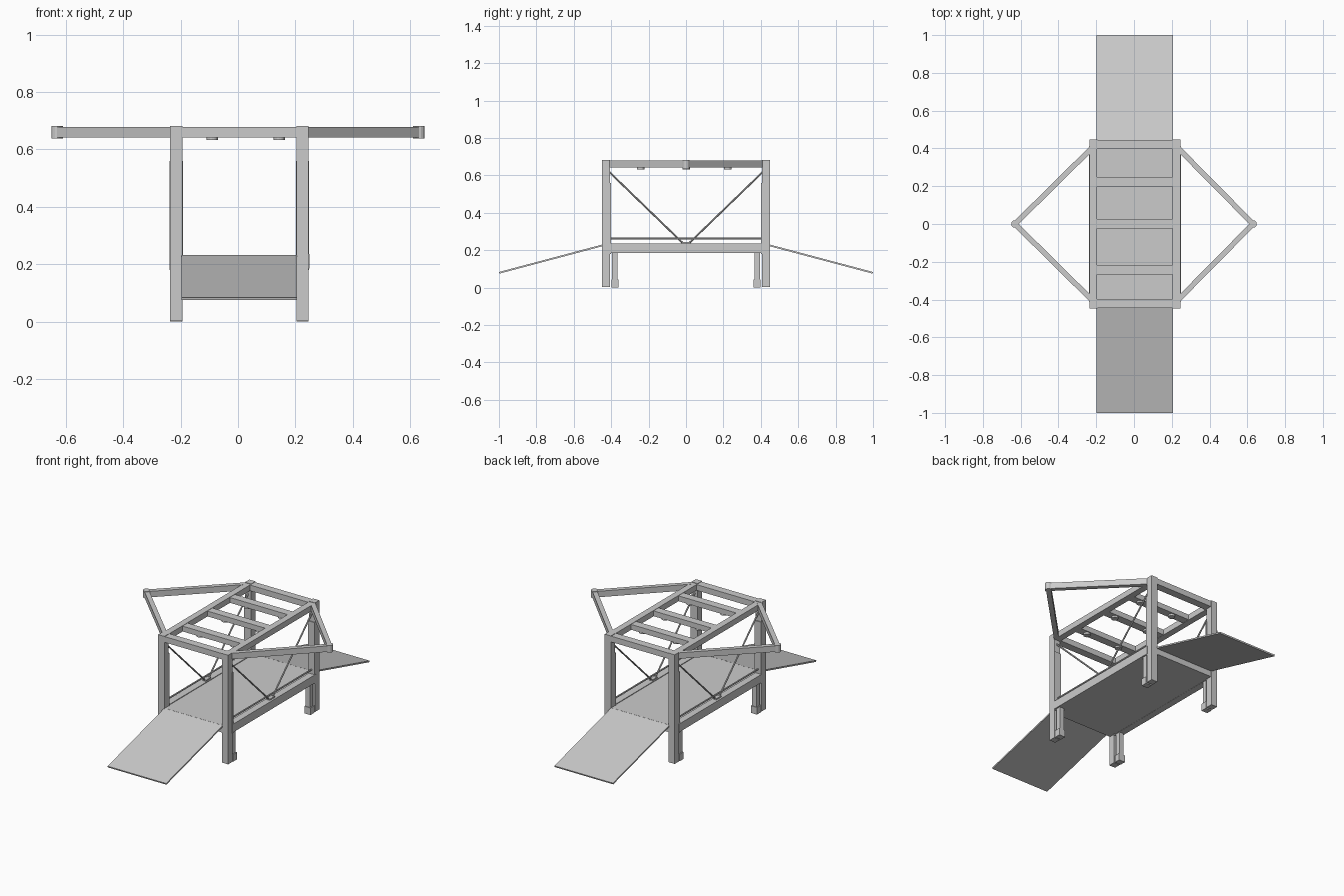
import bpy, math
from mathutils import Vector

if "Cube" in bpy.data.objects:
    bpy.data.objects.remove(bpy.data.objects["Cube"])

CX = 0.005          # frame sits slightly right of the outrigger centre
SX = 0.22           # half spacing of side frames
SIDES = ((-1, "left"), (1, "right"))
ENDS = ((-1, "front"), (1, "back"))


def box(name, x0, x1, y0, y1, z0, z1):
    """Axis-aligned box from its limits."""
    bpy.ops.mesh.primitive_cube_add(size=1, location=((x0 + x1) / 2, (y0 + y1) / 2, (z0 + z1) / 2))
    o = bpy.context.object
    o.name = name
    o.scale = (x1 - x0, y1 - y0, z1 - z0)
    bpy.ops.object.transform_apply(location=False, rotation=False, scale=True)
    return o


def beam(name, a, b, width, height):
    """Rectangular bar between two points, width horizontal."""
    a, b = Vector(a), Vector(b)
    d = b - a
    bpy.ops.mesh.primitive_cube_add(size=1, location=(a + b) / 2)
    o = bpy.context.object
    o.name = name
    o.scale = (width, d.length, height)
    o.rotation_euler = d.to_track_quat('Y', 'Z').to_euler()
    return o


def rod(name, a, b, r, sides=8):
    """Thin round bar between two points."""
    a, b = Vector(a), Vector(b)
    d = b - a
    bpy.ops.mesh.primitive_cylinder_add(vertices=sides, radius=r, depth=d.length, location=(a + b) / 2)
    o = bpy.context.object
    o.name = name
    o.rotation_euler = d.to_track_quat('Z', 'Y').to_euler()
    return o


# Deck between the side beams
box("deck", CX - 0.204, CX + 0.204, -0.443, 0.443, 0.186, 0.232)

for s, side in SIDES:
    x = CX + s * SX
    # Long side beams, top and bottom
    box(f"{side}_top_beam", x - 0.02, x + 0.02, -0.41, 0.41, 0.642, 0.678)
    lx = x + s * 0.003
    box(f"{side}_lower_beam", lx - 0.021, lx + 0.021, -0.41, 0.41, 0.185, 0.236)
    # Thin guard rail and bracing anchor
    rod(f"{side}_guard_rail", (x, -0.41, 0.262), (x, 0.41, 0.262), 0.005)
    box(f"{side}_brace_anchor", x - 0.012, x + 0.012, -0.025, 0.025, 0.234, 0.244)

    tip = Vector((s * 0.63, 0, 0.66))
    for e, end in ENDS:
        tag = f"{end}_{side}"
        # Corner post with its inner guide strip
        box(f"{tag}_post", x - 0.021, x + 0.021, e * 0.427 - 0.021, e * 0.427 + 0.021, 0.002, 0.681)
        box(f"{tag}_guide_strip", x - 0.023, x + 0.023, e * 0.404 - 0.004, e * 0.404 + 0.004, 0.18, 0.56)
        # Support leg and foot
        fy = e * 0.38
        box(f"{tag}_leg", x - 0.015, x + 0.015, fy - 0.015, fy + 0.015, 0.03, 0.19)
        box(f"{tag}_foot", x - 0.021, x + 0.021, fy - 0.019, fy + 0.019, 0, 0.044)
        # Diagonal brace
        rod(f"{tag}_brace", (x, e * 0.41, 0.618), (x, e * 0.015, 0.236), 0.005)
        # Outrigger arm
        beam(f"{tag}_outrigger_arm", (x + s * 0.005, e * 0.405, 0.66), tip, 0.028, 0.037)
    # Outrigger hub
    rod(f"{side}_outrigger_hub", (tip.x, 0, 0.638), (tip.x, 0, 0.682), 0.02, 16)

for e, end in ENDS:
    # End beam across the top and loading ramp
    box(f"{end}_top_beam", CX - 0.201, CX + 0.201, e * 0.42 - 0.024, e * 0.42 + 0.024, 0.642, 0.678)
    ramp = beam(f"{end}_ramp", (0.004, e * 0.438, 0.228), (0.004, e * 0.999, 0.079), 0.403, 0.009)

# Roof cross beams with small pads underneath
for i, y in enumerate((-0.243, 0.002, 0.223)):
    box(f"cross_beam_{i}", CX - 0.201, CX + 0.201, y - 0.025, y + 0.025, 0.643, 0.676)
    for px in (-0.09, 0.143):
        rod(f"beam_pad_{i}", (px, y, 0.632), (px, y, 0.644), 0.02, 16)
